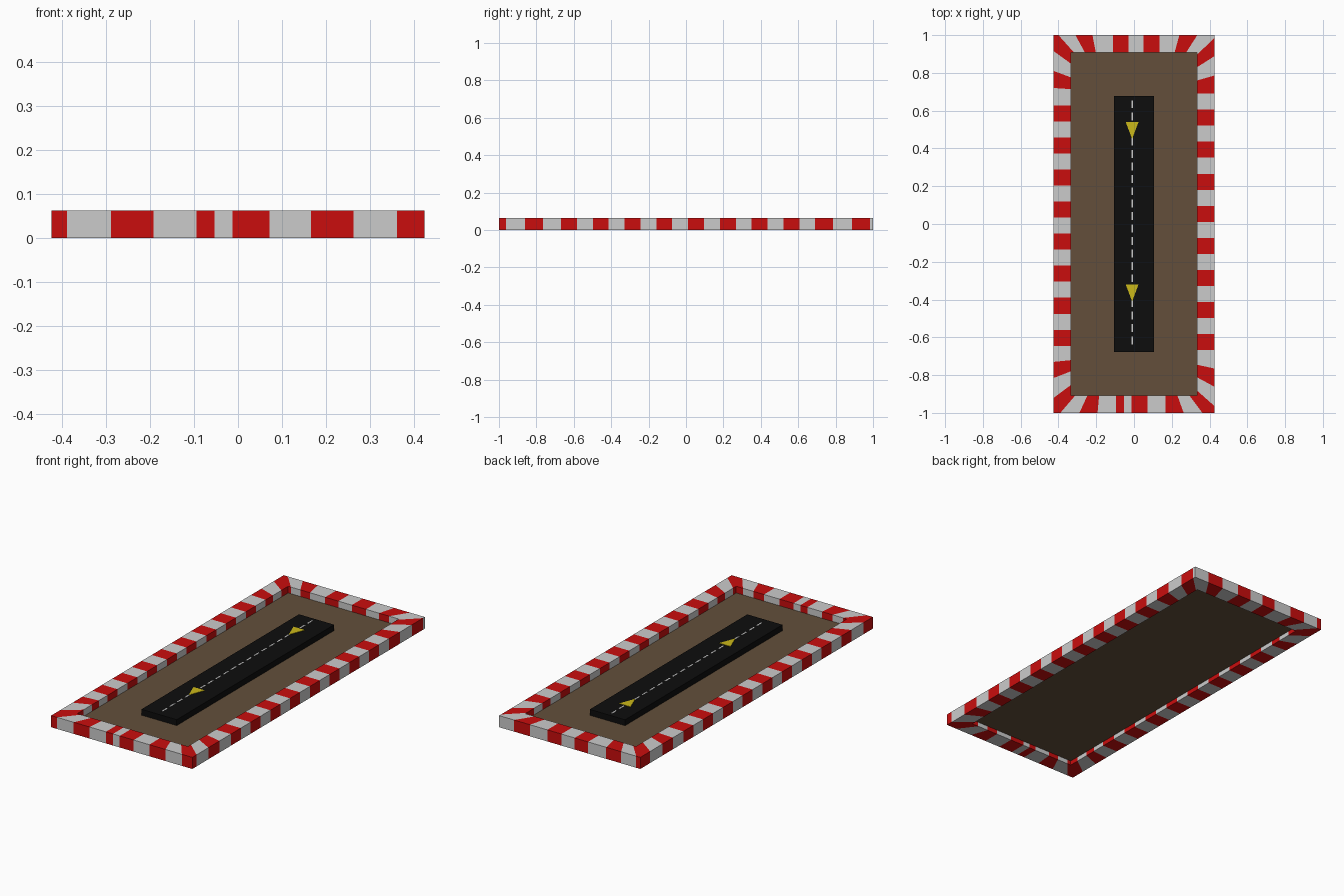
import bpy, bmesh
from mathutils import Vector

if "Cube" in bpy.data.objects:
    bpy.data.objects.remove(bpy.data.objects["Cube"])


def material(name, rgb):
    m = bpy.data.materials.new(name)
    m.diffuse_color = (*rgb, 1)
    m.use_nodes = True
    m.node_tree.nodes["Principled BSDF"].inputs["Base Color"].default_value = m.diffuse_color
    return m


WHITE = material("off white", (0.6, 0.6, 0.6))
RED = material("red", (0.59, 0.004, 0.004))
BROWN = material("brown", (0.125, 0.078, 0.043))
BLACK = material("asphalt black", (0.004, 0.004, 0.004))
YELLOW = material("yellow", (0.6, 0.48, 0.01))


def finish(name, bm, mats, merge=True):
    if merge:
        bmesh.ops.remove_doubles(bm, verts=bm.verts, dist=1e-5)
    bmesh.ops.recalc_face_normals(bm, faces=bm.faces)
    me = bpy.data.meshes.new(name)
    bm.to_mesh(me)
    bm.free()
    for m in mats:
        me.materials.append(m)
    ob = bpy.data.objects.new(name, me)
    bpy.context.collection.objects.link(ob)
    return ob


def prism(bm, outline, z0, z1):
    """Closed solid from a flat outline."""
    lo = [bm.verts.new((x, y, z0)) for x, y in outline]
    hi = [bm.verts.new((x, y, z1)) for x, y in outline]
    bm.faces.new(lo[::-1])
    bm.faces.new(hi)
    n = len(outline)
    for i in range(n):
        j = (i + 1) % n
        bm.faces.new((lo[i], lo[j], hi[j], hi[i]))


def rect(x0, x1, y0, y1):
    return [(x0, y0), (x1, y0), (x1, y1), (x0, y1)]


HX, HY, IX, IY, H = 0.425, 1.0, 0.333, 0.907, 0.063


# Striped kerb: each side is cut at its stripe edges, squeezed toward the mitre
def inner_pos(t, start, outer, inner):
    a = abs(t)
    if a <= start:
        return t
    a = start + (a - start) * (inner - start) / (outer - start)
    return a if t > 0 else -a


def kerb_side(bm, reds, half, inner_half, start, place):
    cuts = sorted({-half, half, -start, start, *[v for r in reds for v in r]})
    for a, b in zip(cuts, cuts[1:]):
        mid = (a + b) / 2
        mat = int(any(r0 < mid < r1 for r0, r1 in reds))
        rings = []
        for t in (a, b):
            i = inner_pos(t, start, half, inner_half)
            rings.append([Vector((*place(p, inside), z)) for p, inside, z in
                          ((t, 0, 0), (t, 0, H), (i, 1, H), (i, 1, 0))])
        for k in range(4):
            m = (k + 1) % 4
            f = bm.faces.new([bm.verts.new(v) for v in
                              (rings[0][k], rings[1][k], rings[1][m], rings[0][m])])
            f.material_index = mat


right = [(-1, -0.963), (-0.861, -0.765)]
right += [(-0.668 + 0.1698 * i, -0.583 + 0.1698 * i) for i in range(8)]
right += [(0.69, 0.786), (0.888, 0.984)]
left = [(-1, -0.92), (-0.815, -0.73)]
left += [(-0.645 + 0.1698 * i, -0.56 + 0.1698 * i) for i in range(8)]
left += [(0.72, 0.81), (0.915, 1)]
front = [(-HX, -0.39), (-0.289, -0.193), (-0.095, -0.053),
         (-0.012, 0.072), (0.166, 0.263), (0.362, HX)]
back = [(-HX, -0.4), (-0.31, -0.22), (-0.11, -0.03), (0.05, 0.135), (0.24, 0.335)]

bm = bmesh.new()
kerb_side(bm, right, HY, IY, 0.7, lambda t, i: (IX if i else HX, t))
kerb_side(bm, left, HY, IY, 0.7, lambda t, i: (-IX if i else -HX, t))
kerb_side(bm, front, HX, IX, 0.17, lambda t, i: (t, -IY if i else -HY))
kerb_side(bm, back, HX, IX, 0.17, lambda t, i: (t, IY if i else HY))
finish("striped_kerb", bm, [WHITE, RED])

# Dirt floor, raised above the underside of the kerb
bm = bmesh.new()
prism(bm, rect(-IX, IX, -IY, IY), 0.024, 0.027)
finish("dirt_floor", bm, [BROWN])

# Asphalt strip
TOP = 0.059
bm = bmesh.new()
prism(bm, rect(-0.107, 0.105, -0.677, 0.677), 0.027, TOP)
finish("asphalt_strip", bm, [BLACK])

# Dashed centre line
CX = -0.01
bm = bmesh.new()
for i in range(20):
    y = 0.655 - 0.0658 * i
    prism(bm, rect(CX - 0.004, CX + 0.004, y - 0.042, y), TOP, TOP + 0.001)
finish("centre_dashes", bm, [WHITE], merge=False)

# Yellow direction arrows
bm = bmesh.new()
for y in (0.54, -0.32):
    prism(bm, [(CX, y - 0.09), (CX + 0.034, y), (CX - 0.034, y)], TOP, TOP + 0.002)
finish("direction_arrows", bm, [YELLOW])
